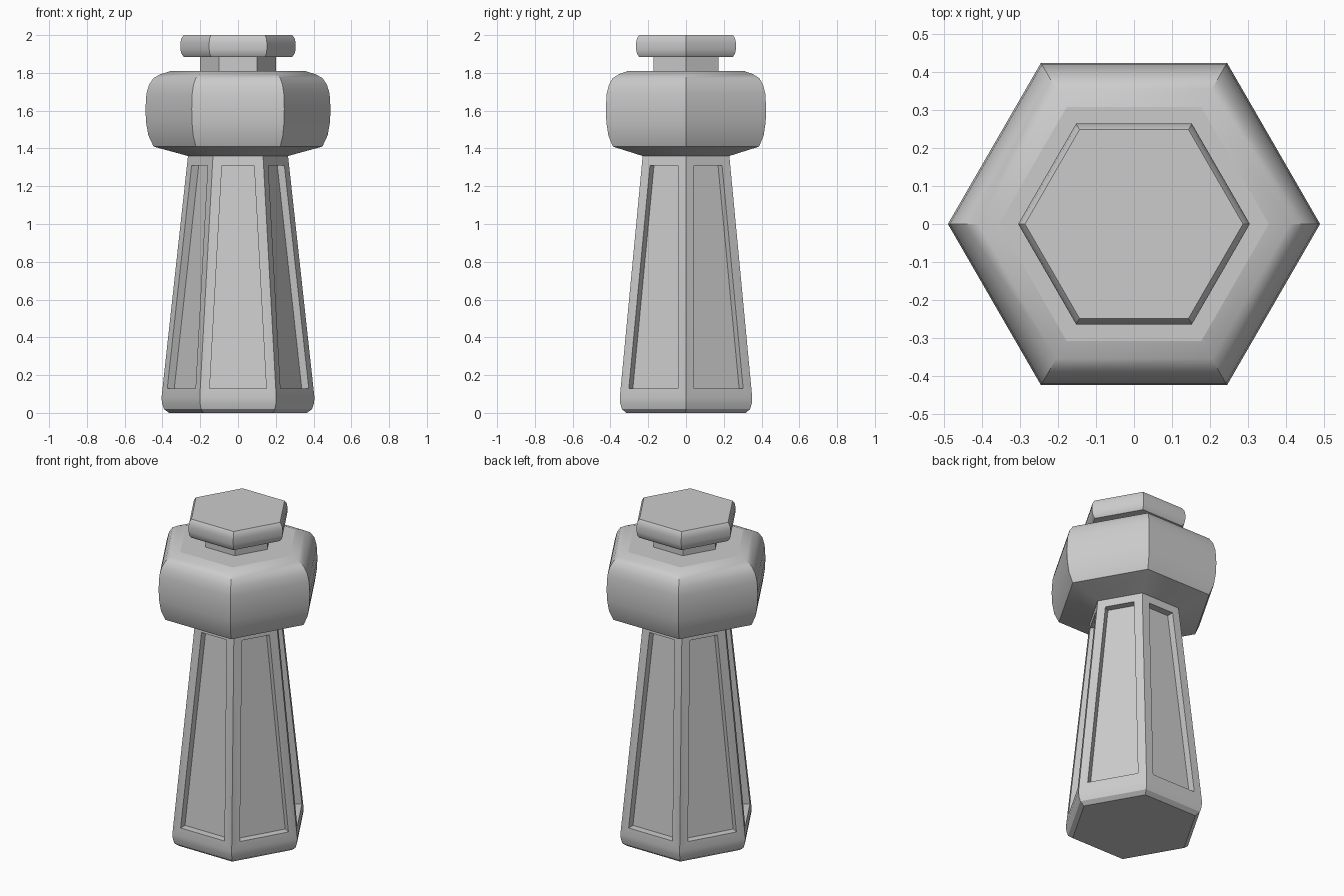
import bpy, bmesh
from math import cos, sin, pi, radians
from mathutils import Vector

if "Cube" in bpy.data.objects:
    bpy.data.objects.remove(bpy.data.objects["Cube"])


def hex_lathe(profile):
    """Closed six-sided solid from (corner radius, z) rings."""
    bm = bmesh.new()
    rings = [[bm.verts.new((r * cos(i * pi / 3), r * sin(i * pi / 3), z))
              for i in range(6)] for r, z in profile]
    for lo, hi in zip(rings, rings[1:]):
        for i in range(6):
            j = (i + 1) % 6
            bm.faces.new((lo[i], lo[j], hi[j], hi[i]))
    ends = [bm.faces.new(rings[0][::-1]), bm.faces.new(rings[-1])]
    # Crisp outline around the flat ends
    for f in ends:
        for e in f.edges:
            e.smooth = False
    return bm


def finish(bm, name, angle=30):
    bm.normal_update()
    mesh = bpy.data.meshes.new(name)
    bm.to_mesh(mesh)
    bm.free()
    ob = bpy.data.objects.new(name, mesh)
    bpy.context.collection.objects.link(ob)
    bpy.ops.object.select_all(action='DESELECT')
    ob.select_set(True)
    bpy.context.view_layer.objects.active = ob
    bpy.ops.object.shade_smooth_by_angle(angle=radians(angle))
    return ob


# Tapered shaft with a rounded foot and six recessed panels
bm = hex_lathe([(0.365, 0), (0.392, 0.02), (0.402, 0.05), (0.405, 0.08), (0.265, 1.36)])
bm.normal_update()
sides = [f for f in bm.faces if max(v.co.z for v in f.verts) > 1
         and min(v.co.z for v in f.verts) < 1]
bmesh.ops.inset_individual(bm, faces=sides, thickness=0.05, use_even_offset=True)
for f in bmesh.ops.extrude_discrete_faces(bm, faces=sides)['faces']:
    f.normal_update()
    inward = -Vector((f.normal.x, f.normal.y, 0)).normalized()
    bmesh.ops.translate(bm, verts=f.verts, vec=inward * 0.043)
finish(bm, "shaft")

# Bulging head
finish(hex_lathe([(0.265, 1.36), (0.447, 1.41), (0.475, 1.47), (0.487, 1.54),
                  (0.49, 1.61), (0.485, 1.69), (0.471, 1.738), (0.447, 1.773),
                  (0.41, 1.793), (0.355, 1.81)]), "head")

# Neck and cap
finish(hex_lathe([(0.2, 1.8), (0.2, 1.9)]), "neck")
finish(hex_lathe([(0.287, 1.885), (0.3, 1.902), (0.305, 1.925), (0.305, 1.96),
                  (0.3, 1.983), (0.287, 2.0)]), "cap")
